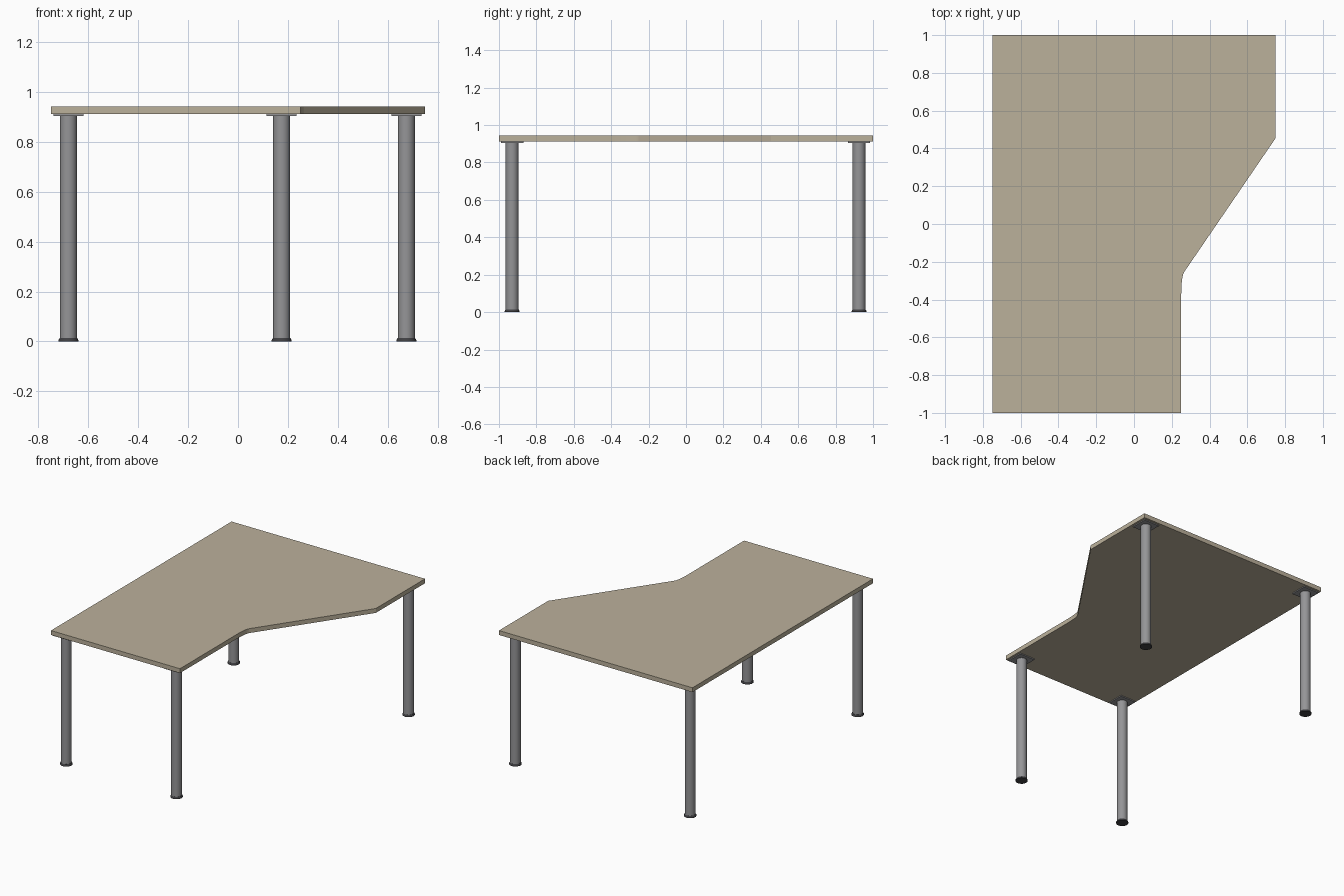
import bpy, bmesh, math

if "Cube" in bpy.data.objects:
    bpy.data.objects.remove(bpy.data.objects["Cube"])

def material(name, rgb):
    m = bpy.data.materials.new(name)
    m.diffuse_color = (*rgb, 1)
    m.use_nodes = True
    m.node_tree.nodes["Principled BSDF"].inputs["Base Color"].default_value = m.diffuse_color
    return m

wood = material("wood", (0.50, 0.44, 0.33))
steel = material("steel", (0.30, 0.30, 0.31))
rubber = material("rubber", (0.05, 0.05, 0.055))

def make_object(name, bm, mat, smooth=False):
    bmesh.ops.recalc_face_normals(bm, faces=bm.faces[:])
    me = bpy.data.meshes.new(name)
    bm.to_mesh(me)
    bm.free()
    ob = bpy.data.objects.new(name, me)
    bpy.context.collection.objects.link(ob)
    me.materials.append(mat)
    if smooth:
        bpy.ops.object.select_all(action='DESELECT')
        ob.select_set(True)
        bpy.context.view_layer.objects.active = ob
        bpy.ops.object.shade_smooth_by_angle(angle=math.radians(35))
    return ob

def slab(name, outline, z0, z1, mat):
    """Extrude a flat outline between two heights."""
    bm = bmesh.new()
    face = bm.faces.new([bm.verts.new((x, y, z0)) for x, y in outline])
    top = bmesh.ops.extrude_face_region(bm, geom=[face])["geom"]
    verts = [v for v in top if isinstance(v, bmesh.types.BMVert)]
    bmesh.ops.translate(bm, verts=verts, vec=(0, 0, z1 - z0))
    return make_object(name, bm, mat)

def lathe(name, profile, x, y, mat, sides=32):
    """Closed solid of revolution from (radius, z) points."""
    bm = bmesh.new()
    rings = [[bm.verts.new((x + r * math.cos(2 * math.pi * i / sides),
                            y + r * math.sin(2 * math.pi * i / sides), z))
              for i in range(sides)] for r, z in profile]
    for a, b in zip(rings, rings[1:]):
        for i in range(sides):
            j = (i + 1) % sides
            bm.faces.new((a[i], a[j], b[j], b[i]))
    bm.faces.new(rings[0])
    bm.faces.new(rings[-1])
    return make_object(name, bm, mat, smooth=True)

Z_UNDER, Z_TOP = 0.912, 0.943

# Desk top with a widened rear end and an eased inner corner
start, corner, end = (0.25, -0.38), (0.25, -0.28), (0.265, -0.255)
ease = []
for i in range(7):
    t = i / 6
    ease.append(tuple((1 - t) ** 2 * a + 2 * t * (1 - t) * b + t * t * c
                      for a, b, c in zip(start, corner, end)))
outline = [(-0.75, -1), (0.25, -1)] + ease + [(0.75, 0.455), (0.75, 1), (-0.75, 1)]
slab("desk_top", outline, Z_UNDER, Z_TOP, wood)

# Four legs, each with a mounting plate and a foot
legs = {"front_left": (-0.68, -0.93), "front_right": (0.175, -0.93),
        "back_left": (-0.68, 0.925), "back_right": (0.675, 0.925)}
for name, (x, y) in legs.items():
    h = 0.06
    plate = [(x - h, y - h), (x + h, y - h), (x + h, y + h), (x - h, y + h)]
    slab(name + "_mounting_plate", plate, 0.905, Z_UNDER, steel)
    lathe(name + "_leg", [(0.034, 0.01), (0.034, 0.905)], x, y, steel)
    lathe(name + "_foot", [(0.04, 0), (0.04, 0.005), (0.035, 0.014)], x, y, rubber)
